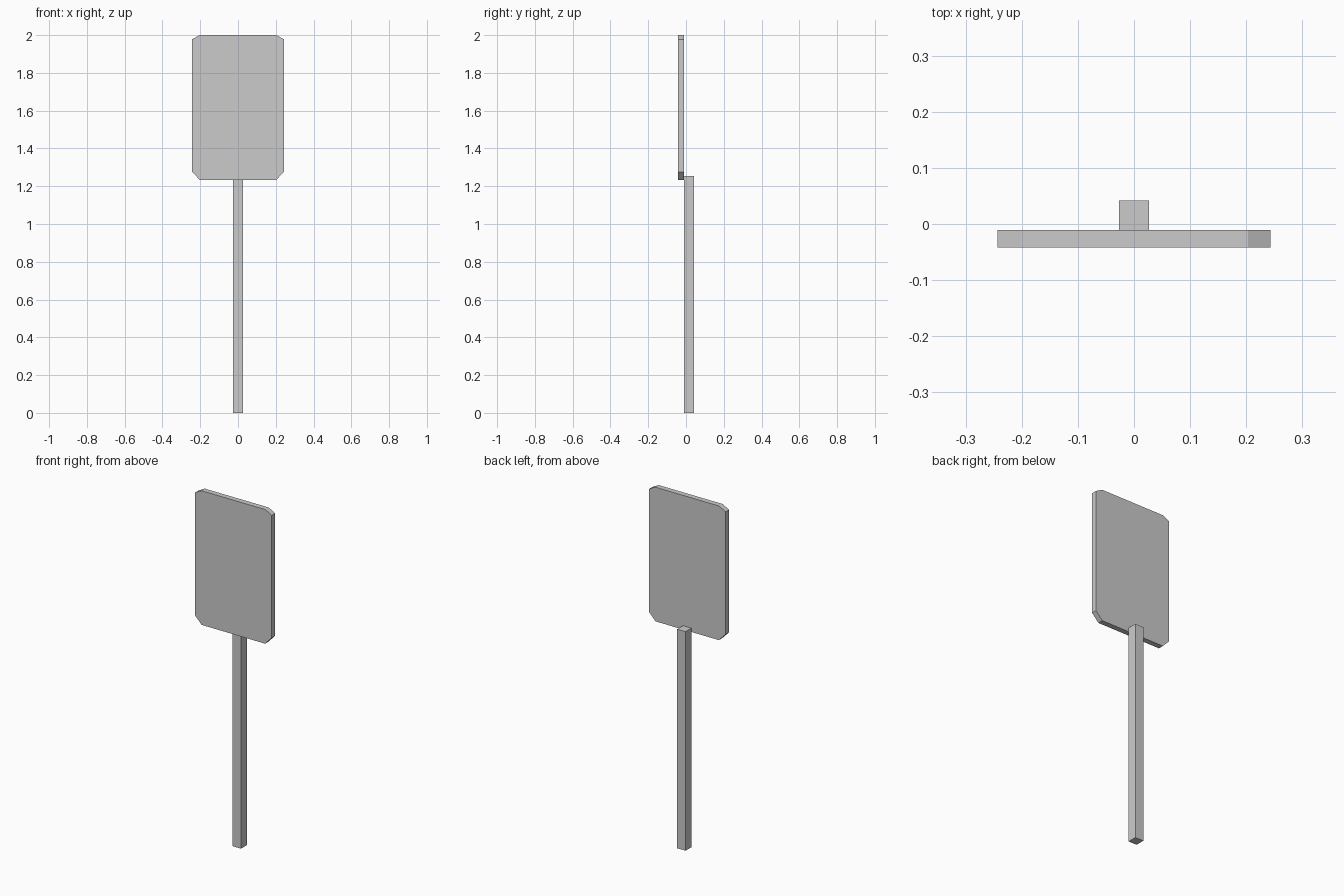
import bpy
import bmesh

if "Cube" in bpy.data.objects:
    bpy.data.objects.remove(bpy.data.objects["Cube"])


def extrude_profile(name, points, y_front, y_back):
    """Extrude an x-z outline from y_front to y_back."""
    bm = bmesh.new()
    face = bm.faces.new([bm.verts.new((x, y_front, z)) for x, z in points])
    ext = bmesh.ops.extrude_face_region(bm, geom=[face])
    verts = [v for v in ext["geom"] if isinstance(v, bmesh.types.BMVert)]
    bmesh.ops.translate(bm, verts=verts, vec=(0, y_back - y_front, 0))
    bmesh.ops.recalc_face_normals(bm, faces=bm.faces)
    mesh = bpy.data.meshes.new(name)
    bm.to_mesh(mesh)
    bm.free()
    obj = bpy.data.objects.new(name, mesh)
    bpy.context.collection.objects.link(obj)
    return obj


# Sign board with clipped corners, mirrored outline
half = [(0.201, 1.232), (0.243, 1.276), (0.243, 1.978), (0.203, 2.0)]
outline = half + [(-x, z) for x, z in reversed(half)]
extrude_profile("sign_board", outline, -0.042, -0.011)

# Square post behind the board
w = 0.0265
post = [(-w, 0), (w, 0), (w, 1.254), (-w, 1.254)]
extrude_profile("post", post, -0.011, 0.042)
